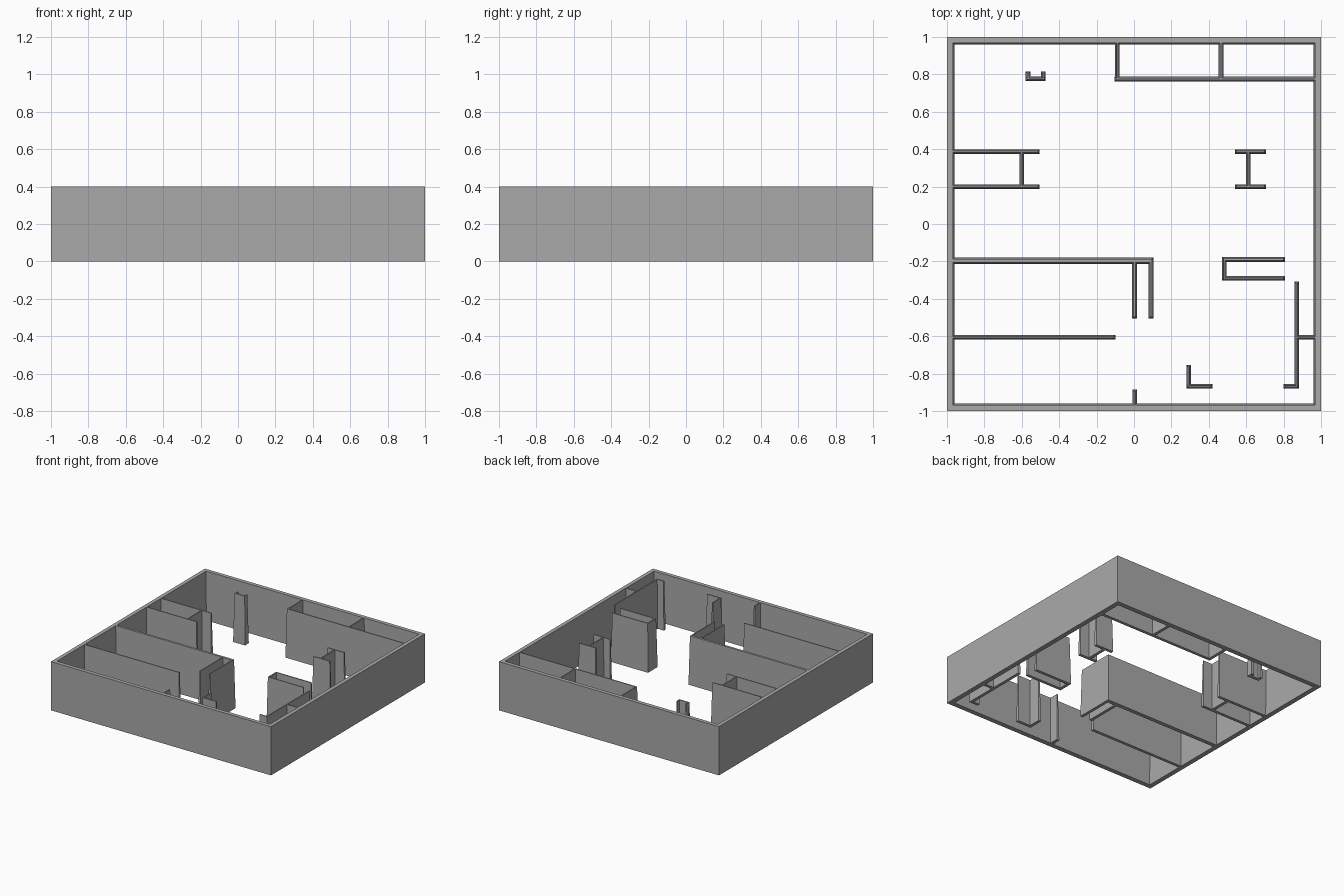
import bpy
import bmesh

cube = bpy.data.objects.get("Cube")
if cube:
    bpy.data.objects.remove(cube, do_unlink=True)

HEIGHT = 0.4
DRAFT = 0.008      # inward lean of every wall side over its height
HALF = 0.0125      # half thickness of a partition at its foot
EDGE = 0.98        # inside the outer wall, where partitions are anchored

grey = bpy.data.materials.new("plain_grey")
grey.use_nodes = True
colour = (0.4, 0.4, 0.4, 1)
grey.diffuse_color = colour
grey.node_tree.nodes["Principled BSDF"].inputs["Base Color"].default_value = colour


def finish(bm, name):
    bmesh.ops.recalc_face_normals(bm, faces=bm.faces)
    mesh = bpy.data.meshes.new(name)
    bm.to_mesh(mesh)
    bm.free()
    mesh.materials.append(grey)
    obj = bpy.data.objects.new(name, mesh)
    bpy.context.collection.objects.link(obj)
    return obj


def ring(bm, x0, x1, y0, y1, z):
    return [bm.verts.new((x, y, z)) for x, y in ((x0, y0), (x1, y0), (x1, y1), (x0, y1))]


def bridge(bm, a, b):
    for i in range(4):
        j = (i + 1) % 4
        bm.faces.new((a[i], a[j], b[j], b[i]))


def add_wall(bm, x0, x1, y0, y1):
    """Block whose four sides lean inwards towards the top."""
    foot = ring(bm, x0, x1, y0, y1, 0)
    head = ring(bm, x0 + DRAFT, x1 - DRAFT, y0 + DRAFT, y1 - DRAFT, HEIGHT)
    bridge(bm, foot, head)
    bm.faces.new(foot)
    bm.faces.new(head)


def partition(name, along_x=(), along_y=(), half=HALF):
    """along_x: (x start, x end, y); along_y: (y start, y end, x)."""
    bm = bmesh.new()
    for a, b, c in along_x:
        add_wall(bm, a, b, c - half, c + half)
    for a, b, c in along_y:
        add_wall(bm, c - half, c + half, a, b)
    return finish(bm, name)


# Outer wall: upright outside, leaning inside, open above and below
bm = bmesh.new()
inner_foot, inner_head = 0.96, 0.968
loops = [ring(bm, -r, r, -r, r, z) for r, z in
         ((1, 0), (1, HEIGHT), (inner_head, HEIGHT), (inner_foot, 0))]
for i in range(4):
    bridge(bm, loops[i], loops[(i + 1) % 4])
finish(bm, "outer_wall")

# Back rooms
partition("back_rooms", [(-0.103, EDGE, 0.775)],
          [(0.763, EDGE, -0.09), (0.763, EDGE, 0.465)])

# Small bracket-shaped column
partition("back_column", [(-0.58, -0.472, 0.777)],
          [(0.765, 0.815, -0.567), (0.765, 0.815, -0.485)])

# Right-hand closet and the free-standing divider opposite
partition("side_closet", [(-EDGE, -0.505, y) for y in (0.2, 0.387)],
          [(0.19, 0.397, -0.6)])
partition("free_divider", [(0.54, 0.705, y) for y in (0.2, 0.387)],
          [(0.19, 0.397, 0.61)])

# Middle corridor with two short returns
partition("corridor_wall", [(-EDGE, 0.103, -0.196)], half=0.017)
partition("corridor_returns", along_y=[(-0.505, -0.19, x) for x in (0.003, 0.091)])

# Free-standing counter
partition("counter", [(0.47, 0.808, y) for y in (-0.19, -0.29)],
          [(-0.302, -0.178, 0.482)])

# Front partitions
partition("front_room_wall", [(-EDGE, -0.1, -0.606)])
partition("front_stub", along_y=[(-EDGE, -0.885, 0.004)])
partition("front_corner_screen", [(0.28, 0.42, -0.867)], [(-0.879, -0.755, 0.293)])
partition("front_side_room", [(0.8, 0.883, -0.867), (0.86, EDGE, -0.606)],
          [(-0.879, -0.308, 0.87)])
